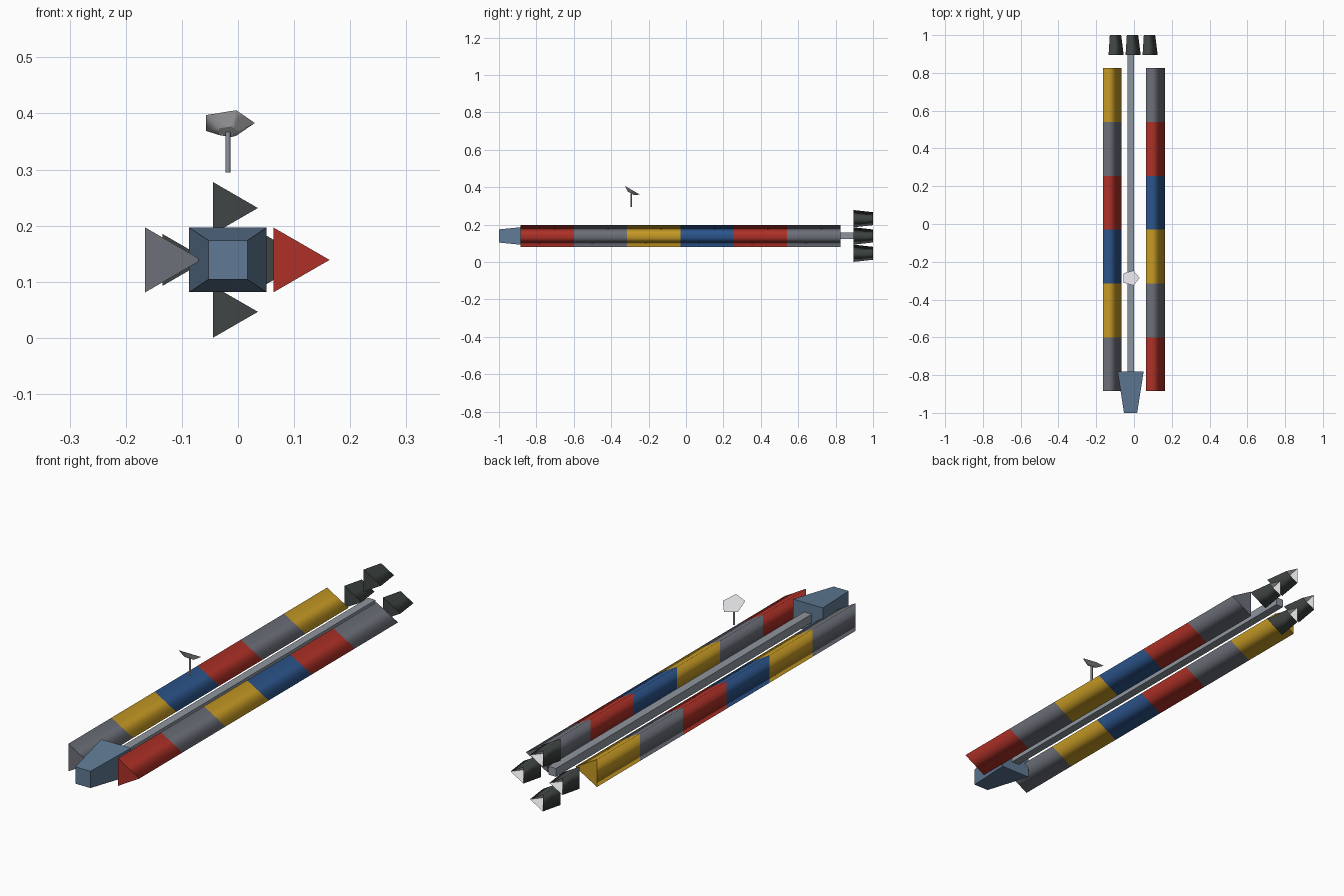
import bpy
import bmesh
from math import cos, sin, tau, radians
from mathutils import Vector, Matrix

cube = bpy.data.objects.get("Cube")
if cube:
    bpy.data.objects.remove(cube)

AXIS_X, AXIS_Z = -0.018, 0.139


def material(name, rgb):
    m = bpy.data.materials.new(name)
    m.use_nodes = True
    m.diffuse_color = (*rgb, 1)
    m.node_tree.nodes["Principled BSDF"].inputs["Base Color"].default_value = (*rgb, 1)
    return m


red = material("red", (0.42, 0.03, 0.02))
grey = material("grey", (0.15, 0.16, 0.19))
yellow = material("yellow", (0.56, 0.32, 0.018))
blue = material("blue", (0.025, 0.09, 0.26))
hull = material("hull_blue", (0.115, 0.195, 0.3))
steel = material("steel", (0.27, 0.3, 0.34))
dark = material("dark_metal", (0.05, 0.06, 0.058))
pale = material("pale", (0.7, 0.7, 0.73))


def polygon(sides, r, y, cx, cz):
    """Ring facing along y with its first corner at +x."""
    return [Vector((cx + r * cos(tau * i / sides), y, cz + r * sin(tau * i / sides)))
            for i in range(sides)]


def rectangle(hx, hz, y):
    return [Vector((AXIS_X + sx * hx, y, AXIS_Z + sz * hz))
            for sx, sz in ((1, 1), (-1, 1), (-1, -1), (1, -1))]


def loft(name, rings, mats, smooth=False, tip=None):
    """Skin rings into a closed solid; a tip replaces the last cap by a hollow."""
    bm = bmesh.new()
    loops = [[bm.verts.new(p) for p in ring] for ring in rings]
    n = len(loops[0])
    for a, b in zip(loops, loops[1:]):
        for i in range(n):
            j = (i + 1) % n
            bm.faces.new((a[i], a[j], b[j], b[i])).smooth = smooth
    bm.faces.new(loops[0])
    if tip is None:
        bm.faces.new(loops[-1])
    else:
        point = bm.verts.new(tip)
        for i in range(n):
            bm.faces.new((loops[-1][i], loops[-1][(i + 1) % n], point)).material_index = 1
    bmesh.ops.recalc_face_normals(bm, faces=bm.faces)
    mesh = bpy.data.meshes.new(name)
    bm.to_mesh(mesh)
    bm.free()
    for m in mats:
        mesh.materials.append(m)
    obj = bpy.data.objects.new(name, mesh)
    bpy.context.collection.objects.link(obj)
    return obj


# Command module and spine
loft("command_module", [rectangle(0.035, 0.035, -1), rectangle(0.069, 0.0575, -0.78)], [hull])
loft("spine", [rectangle(0.0175, 0.0175, -0.8), rectangle(0.0175, 0.0175, 0.91)], [steel])

# Two rows of triangular cargo containers
cycle = [red, grey, yellow, blue]
length = 0.285
for side, cx, shift in (("left", 0.0965, 0), ("right", -0.132, 1)):
    for i in range(6):
        y = -0.885 + i * length
        ends = [polygon(3, 0.0667, yy, cx, AXIS_Z) for yy in (y, y + length)]
        loft(f"{side}_container_{i + 1}", ends, [cycle[(i + shift) % 4]], smooth=True)

# Four engine nozzles around the spine, with pale hollow insides
for name, dx, dz in (("left", 1, 0), ("right", -1, 0), ("top", 0, 1), ("bottom", 0, -1)):
    cx, cz = AXIS_X + 0.09 * dx, AXIS_Z + 0.0925 * dz
    loft(f"{name}_engine",
         [polygon(3, 0.0535, 0.895, cx, cz), polygon(3, 0.04, 1.0, cx, cz)],
         [dark, pale], smooth=True, tip=Vector((cx, 0.95, cz)))

# Antenna mast
tilt = Matrix.Rotation(radians(90), 4, "X")
mast = loft("antenna_mast", [polygon(8, 0.0045, y, 0, 0) for y in (0, 0.072)], [steel], smooth=True)
mast.data.transform(Matrix.Translation((AXIS_X, -0.292, 0.295)) @ tilt)

# Five-sided dish, tilted towards the back
dish = loft("antenna_dish", [polygon(5, 0.02, -0.018, 0, 0), polygon(5, 0.048, 0, 0, 0)],
            [pale], smooth=True)
lean = Matrix.Rotation(radians(-30), 4, "X")
dish.data.transform(Matrix.Translation((AXIS_X, -0.286, 0.383)) @ lean @ tilt)
